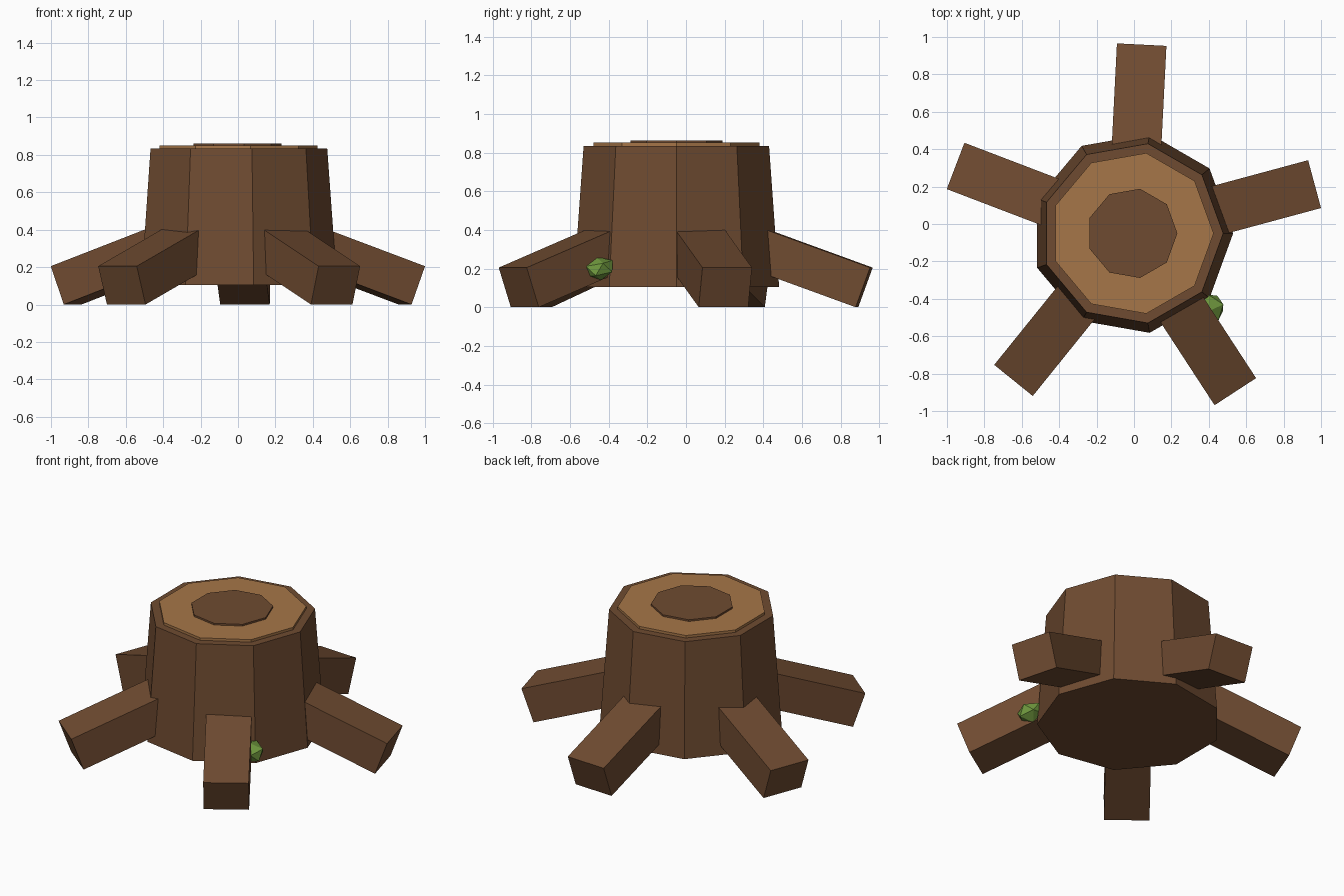
import bpy
from math import radians, sin, cos
from mathutils import Matrix

if "Cube" in bpy.data.objects:
    bpy.data.objects.remove(bpy.data.objects["Cube"])

CX, CY = -0.01, -0.05   # trunk axis


def material(name, rgb):
    # 8-bit display colour to linear
    lin = [((c / 255 + 0.055) / 1.055) ** 2.4 for c in rgb]
    mat = bpy.data.materials.new(name)
    mat.diffuse_color = (*lin, 1)
    mat.use_nodes = True
    mat.node_tree.nodes["Principled BSDF"].inputs["Base Color"].default_value = mat.diffuse_color
    return mat


bark = material("bark_brown", (111, 75, 49))
wood = material("cut_wood_tan", (166, 118, 72))
moss = material("moss_green", (112, 153, 62))


def finish(name, mat):
    obj = bpy.context.object
    obj.name = name
    obj.data.materials.append(mat)
    return obj


def nine_sided(name, r_low, r_high, z_low, z_high, mat):
    bpy.ops.mesh.primitive_cone_add(vertices=9, radius1=r_low, radius2=r_high,
                                    depth=z_high - z_low)
    obj = finish(name, mat)
    # put one corner on the +x axis
    angles = [v.co.to_2d() for v in obj.data.vertices]
    first = max(angles, key=lambda c: c.y)
    turn = -radians(90) if abs(first.x) < 1e-4 else 0
    obj.data.transform(Matrix.Rotation(turn, 4, 'Z'))
    obj.location = (CX, CY, (z_low + z_high) / 2)
    return obj


# Trunk and the two stacked cut-wood rings
nine_sided("trunk", 0.54, 0.487, 0.105, 0.835, bark)
nine_sided("cut_face", 0.436, 0.436, 0.825, 0.851, wood)
nine_sided("heartwood", 0.242, 0.242, 0.84, 0.862, bark)

# Five sloping box roots
TILT, LENGTH, WIDTH, HEIGHT = radians(20), 0.70, 0.265, 0.218
for i in range(5):
    angle = radians(15.1 + 72 * i)
    bpy.ops.mesh.primitive_cube_add(size=1)
    root = finish(f"root_{i + 1}", bark)
    root.data.transform(Matrix.Diagonal((LENGTH, WIDTH, HEIGHT, 1)))
    r = 0.973 - LENGTH / 2 * cos(TILT)
    z = 0.1025 + LENGTH / 2 * sin(TILT)
    root.matrix_world = (Matrix.Translation((CX, CY, 0))
                         @ Matrix.Rotation(angle, 4, 'Z')
                         @ Matrix.Translation((r, 0, z))
                         @ Matrix.Rotation(TILT, 4, 'Y'))

# Small faceted moss clump between trunk and root
bpy.ops.mesh.primitive_ico_sphere_add(subdivisions=1, radius=1,
                                      location=(0.40, -0.452, 0.2),
                                      rotation=(radians(12), 0, radians(20)))
clump = finish("moss_clump", moss)
clump.scale = (0.09, 0.088, 0.062)
